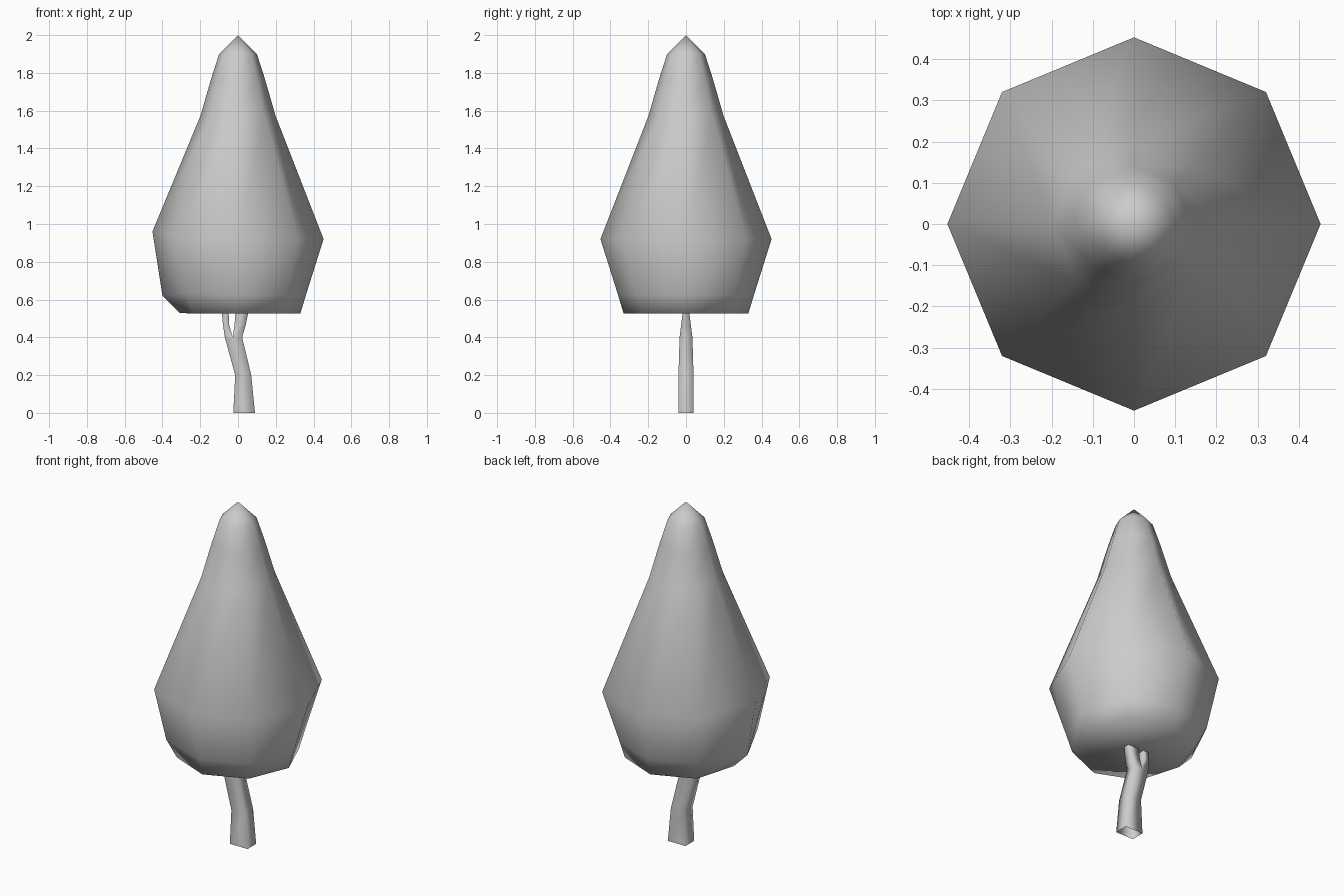
import bpy, bmesh, math
from mathutils import Vector

if "Cube" in bpy.data.objects:
    bpy.data.objects.remove(bpy.data.objects["Cube"])


def bridge(bm, a, b):
    n = len(a)
    for i in range(n):
        bm.faces.new((a[i], a[(i + 1) % n], b[(i + 1) % n], b[i]))


def finish(bm, name):
    bmesh.ops.remove_doubles(bm, verts=bm.verts, dist=0.0005)
    bmesh.ops.recalc_face_normals(bm, faces=bm.faces)
    mesh = bpy.data.meshes.new(name)
    bm.to_mesh(mesh)
    bm.free()
    mesh.polygons.foreach_set("use_smooth", [True] * len(mesh.polygons))
    obj = bpy.data.objects.new(name, mesh)
    bpy.context.collection.objects.link(obj)
    return obj


# Foliage crown: stacked octagons (radius, height) closed by an apex
SIDES = 8
profile = [(0.33, 0.525), (0.36, 0.625), (0.453, 0.92),
           (0.198, 1.575), (0.142, 1.77), (0.10, 1.90)]
bm = bmesh.new()
rings = []
for r, z in profile:
    rings.append([bm.verts.new((r * math.cos(2 * math.pi * i / SIDES),
                                r * math.sin(2 * math.pi * i / SIDES), z))
                  for i in range(SIDES)])

# Irregular bulge on the left side
rings[0][4].co = Vector((-0.31, 0, 0.53))
rings[1][4].co = Vector((-0.40, 0, 0.62))
rings[2][4].co.z = 0.96
for i, s in ((3, 1), (5, -1)):
    rings[1][i].co = Vector((-0.274, s * 0.274, 0.635))
    rings[2][i].co.z = 0.935

for a, b in zip(rings, rings[1:]):
    bridge(bm, a, b)
bm.faces.new(rings[0][::-1])
apex = bm.verts.new((0, 0, 2.0))
for i in range(SIDES):
    bm.faces.new((rings[-1][i], rings[-1][(i + 1) % SIDES], apex))
finish(bm, "foliage_crown")


# Trunk: four-sided sections (x left, x right, half depth, z), open at the base
def limb(bm, sections):
    loops = [[bm.verts.new(p) for p in ((x0, -d, z), (x1, -d, z), (x1, d, z), (x0, d, z))]
             for x0, x1, d, z in sections]
    for a, b in zip(loops, loops[1:]):
        bridge(bm, a, b)


bm = bmesh.new()
limb(bm, [(-0.025, 0.09, 0.04, 0.0), (-0.015, 0.07, 0.04, 0.2), (-0.07, 0.022, 0.034, 0.4)])
# Fork into two branches that end inside the crown
limb(bm, [(-0.07, -0.028, 0.034, 0.4), (-0.08, -0.048, 0.025, 0.47), (-0.088, -0.05, 0.014, 0.56)])
limb(bm, [(-0.028, 0.022, 0.034, 0.4), (-0.018, 0.042, 0.025, 0.47), (-0.012, 0.06, 0.014, 0.56)])
finish(bm, "trunk")
